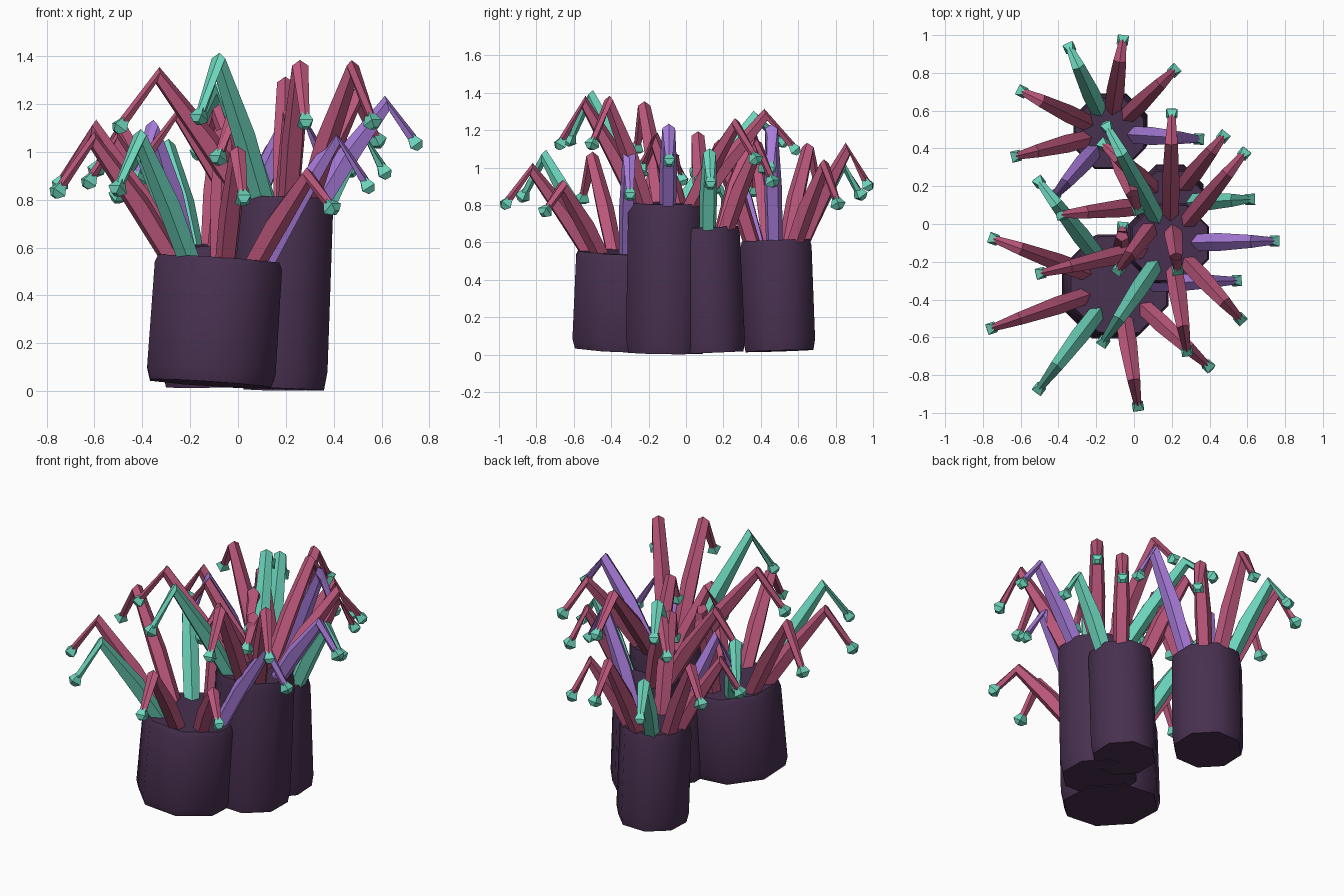
import bpy, bmesh, math
from mathutils import Vector

cube = bpy.data.objects.get("Cube")
if cube:
    bpy.data.objects.remove(cube, do_unlink=True)


def material(name, rgb):
    mat = bpy.data.materials.new(name)
    mat.use_nodes = True
    color = (*rgb, 1)
    mat.diffuse_color = color
    mat.node_tree.nodes["Principled BSDF"].inputs["Base Color"].default_value = color
    return mat


DARK = material("dark plum", (.065, .03, .08))
TEAL = material("teal", (.15, .66, .5))
PINK = material("rose pink", (.5, .095, .2))
VIOLET = material("violet", (.39, .2, .7))


def loft(name, path, radii, sides, side, mat, turn=0, angle=30):
    """Sweep a polygon along a path, closing both ends."""
    bm = bmesh.new()
    rings = []
    for i, point in enumerate(path):
        along = (path[min(i + 1, len(path) - 1)] - path[max(i - 1, 0)]).normalized()
        u = (side - along * side.dot(along)).normalized()
        v = along.cross(u)
        ring = []
        for k in range(sides):
            a = math.tau * k / sides + turn
            ring.append(bm.verts.new(point + radii[i] * (u * math.cos(a) + v * math.sin(a))))
        rings.append(ring)
    for low, high in zip(rings, rings[1:]):
        for k in range(sides):
            n = (k + 1) % sides
            bm.faces.new((low[k], low[n], high[n], high[k]))
    bm.faces.new(rings[0][::-1])
    bm.faces.new(rings[-1])
    bmesh.ops.recalc_face_normals(bm, faces=bm.faces)
    mesh = bpy.data.meshes.new(name)
    bm.to_mesh(mesh)
    bm.free()
    mesh.materials.append(mat)
    obj = bpy.data.objects.new(name, mesh)
    bpy.context.collection.objects.link(obj)
    bpy.ops.object.select_all(action='DESELECT')
    obj.select_set(True)
    bpy.context.view_layer.objects.active = obj
    bpy.ops.object.shade_smooth_by_angle(angle=math.radians(angle))
    return obj


def tentacle(name, center, radius, tip, rise, mat):
    tip = Vector(tip)
    out = tip - center
    out.z = 0
    reach = out.length
    out.normalize()
    side = Vector((-out.y, out.x, 0))
    root = center + out * min(radius * .62, reach * .5) - Vector((0, 0, .05))
    knee = root.lerp(tip, .72)
    knee.z = tip.z + rise
    middle = root.lerp(knee, .5) - out * .015
    end = (tip - knee).normalized()
    # bent arm
    loft(name + "_arm", [root, middle, knee, tip - end * .02],
         [.046, .05, .036, .021], 5, side, mat, math.pi / 10)
    # arrow-shaped bud
    loft(name + "_bud", [tip - end * .035, tip + end * .01, tip + end * .035],
         [.018, .042, .018], 4, side, TEAL, math.pi / 4, 10)


def polyp(name, bottom, top, radius, arms):
    bottom, top = Vector(bottom), Vector(top)
    # leaning stalk
    loft(name + "_stalk", [bottom, bottom.lerp(top, .1), bottom.lerp(top, .94), top],
         [radius * .98, radius * 1.04, radius * 1.03, radius * .98],
         8, Vector((1, 0, 0)), DARK, math.pi / 8, 50)
    for i, (x, y, z, rise, mat) in enumerate(arms, 1):
        tentacle(f"{name}_tentacle_{i}", top, radius, (x, y, z), rise, mat)


polyp("front_polyp", (-.115, -.34, .03), (-.08, -.32, .55), .28, [
    (.02, -.96, .81, .18, PINK),
    (-.5, -.87, .85, .21, TEAL),
    (-.75, -.55, .84, .21, PINK),
    (-.74, -.08, .87, .23, PINK),
    (-.5, .22, .82, .2, TEAL),
    (-.06, -.02, .94, .14, PINK),
    (.54, -.3, .86, .2, VIOLET),
    (.39, -.75, .77, .13, PINK),
])

polyp("tall_polyp", (.16, -.11, .01), (.19, -.1, .81), .22, [
    (-.16, -.62, 1.15, .23, TEAL),
    (.28, -.67, 1.13, .22, PINK),
    (.56, -.5, 1.13, .22, PINK),
    (.74, -.09, 1.04, .16, VIOLET),
    (.58, .37, 1.05, .18, PINK),
    (.2, .58, 1.1, .18, PINK),
    (-.14, .51, 1.14, .13, TEAL),
    (-.49, -.26, 1.11, .21, PINK),
])

polyp("middle_polyp", (.19, .14, .01), (.19, .11, .68), .185, [
    (.47, .46, .93, .19, PINK),
    (.61, .13, .92, .15, TEAL),
    (.23, -.24, 1.0, .16, PINK),
    (-.08, -.24, .98, .17, PINK),
    (-.38, .05, .98, .18, PINK),
    (-.16, .42, 1.0, .17, PINK),
])

polyp("back_polyp", (-.12, .5, .02), (-.13, .48, .61), .2, [
    (-.34, .93, .86, .16, TEAL),
    (-.06, .97, .91, .19, PINK),
    (.21, .81, .81, .2, PINK),
    (-.59, .7, .93, .17, PINK),
    (-.62, .36, .88, .17, PINK),
    (.34, .45, 1.0, .2, VIOLET),
    (-.42, .15, .89, .21, VIOLET),
    (.02, .08, .94, .18, PINK),
])
